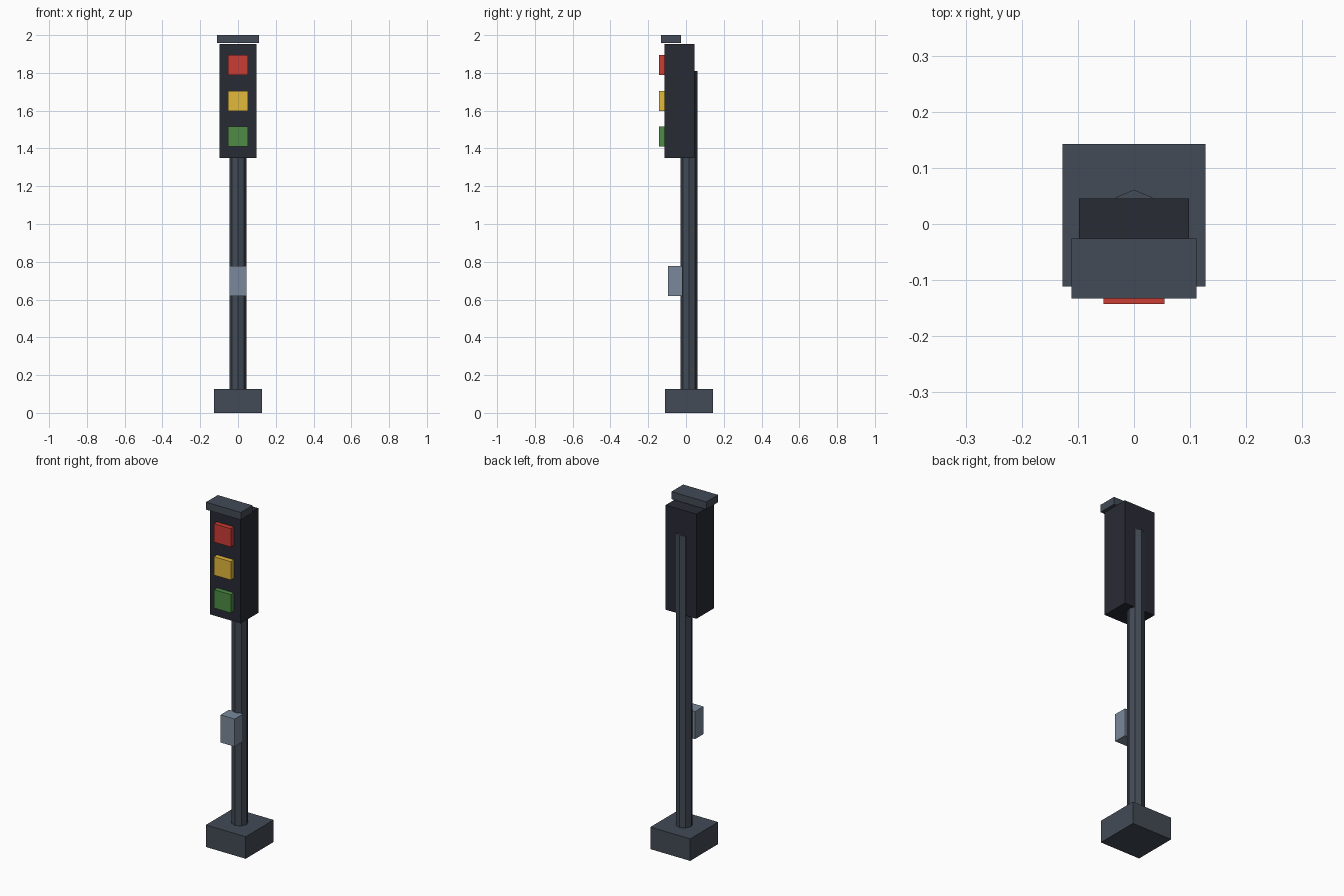
import bpy
import math

if "Cube" in bpy.data.objects:
    bpy.data.objects.remove(bpy.data.objects["Cube"])

PALETTE = {
    "steel": (0.056, 0.070, 0.092, 1),
    "housing": (0.022, 0.024, 0.035, 1),
    "panel": (0.195, 0.250, 0.325, 1),
    "red": (0.60, 0.045, 0.035, 1),
    "amber": (0.76, 0.48, 0.043, 1),
    "green": (0.076, 0.26, 0.058, 1),
}
mats = {}
for key, colour in PALETTE.items():
    mats[key] = bpy.data.materials.new(key)
    mats[key].diffuse_color = colour


def finish(name, mat):
    ob = bpy.context.object
    ob.name = name
    ob.data.materials.append(mats[mat])
    return ob


def box(name, half_x, y, z, mat):
    """Box centred on x = 0, with (min, max) ranges in y and z."""
    bpy.ops.mesh.primitive_cube_add(size=1, location=(0, sum(y) / 2, sum(z) / 2))
    ob = finish(name, mat)
    ob.scale = (2 * half_x, y[1] - y[0], z[1] - z[0])
    bpy.ops.object.transform_apply(location=False, rotation=False, scale=True)
    return ob


# Foot block
box("base", 0.127, (-0.111, 0.143), (0, 0.127), "steel")

# Octagonal pole running up the back of the housing
POLE_BOTTOM, POLE_TOP = 0.12, 1.81
bpy.ops.mesh.primitive_cylinder_add(
    vertices=8, radius=0.045, depth=POLE_TOP - POLE_BOTTOM,
    location=(0, 0.016, (POLE_BOTTOM + POLE_TOP) / 2))
finish("pole", "steel")

# Signal housing and visor
box("signal_housing", 0.098, (-0.115, 0.045), (1.35, 1.953), "housing")
box("visor", 0.111, (-0.133, -0.026), (1.957, 2.0), "steel")

# Three square lamps
for i, colour in enumerate(("red", "amber", "green")):
    z = 1.842 - i * 0.19
    box(colour + "_lamp", 0.054, (-0.143, -0.105), (z - 0.053, z + 0.053), colour)

# Pedestrian button box
box("button_box", 0.045, (-0.095, -0.018), (0.618, 0.777), "panel")

for m in bpy.data.materials:
    if m.users and not m.is_grease_pencil:
        m.use_nodes = True
        m.node_tree.nodes["Principled BSDF"].inputs["Base Color"].default_value = m.diffuse_color
